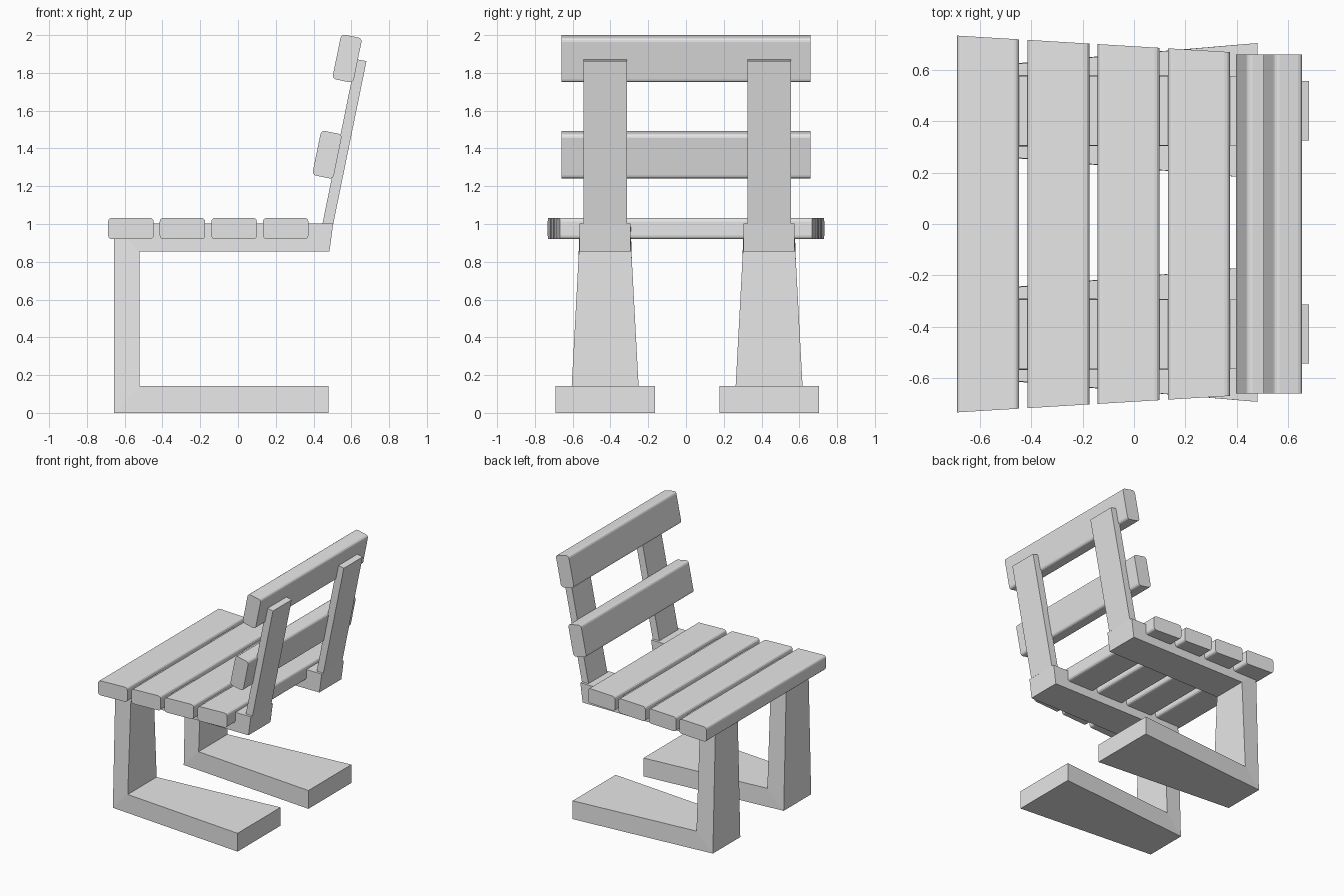
import bpy, bmesh, math
from mathutils import Matrix, Vector

cube = bpy.data.objects.get("Cube")
if cube:
    bpy.data.objects.remove(cube, do_unlink=True)

grey = bpy.data.materials.new("plain grey")
grey.use_nodes = True
grey.diffuse_color = (0.8, 0.8, 0.8, 1)
grey.node_tree.nodes["Principled BSDF"].inputs["Base Color"].default_value = (0.8, 0.8, 0.8, 1)

SLAT_W, SLAT_T = 0.241, 0.113
LEAN = math.atan(0.2035)
FRAME_Y, FRAME_SHIFT = 0.434, 0.006


def finish(name, bm):
    bmesh.ops.recalc_face_normals(bm, faces=bm.faces[:])
    mesh = bpy.data.meshes.new(name)
    bm.to_mesh(mesh)
    bm.free()
    mesh.materials.append(grey)
    obj = bpy.data.objects.new(name, mesh)
    bpy.context.collection.objects.link(obj)
    return obj


def slat(name, x, z, half_length, angle=0.0):
    """Plank along y with rounded long edges; half_length depends on x."""
    bm = bmesh.new()
    bmesh.ops.create_cube(bm, size=1)
    bmesh.ops.scale(bm, vec=(SLAT_W, 2, SLAT_T), verts=bm.verts)
    long_edges = [e for e in bm.edges
                  if abs(e.verts[0].co.y - e.verts[1].co.y) > 1]
    bmesh.ops.bevel(bm, geom=long_edges, offset=0.02, segments=3,
                    profile=0.5, affect='EDGES')
    bmesh.ops.rotate(bm, cent=(0, 0, 0), verts=bm.verts,
                     matrix=Matrix.Rotation(angle, 3, 'Y'))
    bmesh.ops.translate(bm, vec=(x, 0, z), verts=bm.verts)
    for v in bm.verts:
        v.co.y = math.copysign(half_length(v.co.x), v.co.y)
    finish(name, bm)


def profile_solid(name, y, points, panels):
    """Side outline of (x, z, half width) given thickness about y."""
    bm = bmesh.new()
    sides = [[bm.verts.new((px, y + s * half, pz)) for px, pz, half in points]
             for s in (-1, 1)]
    for side in sides:
        for panel in panels:
            bm.faces.new([side[i] for i in panel])
    n = len(points)
    for i in range(n):
        j = (i + 1) % n
        bm.faces.new((sides[0][i], sides[0][j], sides[1][j], sides[1][i]))
    finish(name, bm)


# Seat slats, narrowing toward the backrest
for i in range(4):
    slat(f"seat_slat_{i + 1}", -0.567 + 0.273 * i, 0.976,
         lambda x: 0.732 - 0.0603 * (x + 0.688))

# Backrest slats, leaning with the uprights
for name, x, z in (("lower_back_slat", 0.472, 1.367),
                   ("upper_back_slat", 0.578, 1.876)):
    slat(name, x, z, lambda _: 0.658, LEAN - math.pi / 2)

# Open C-shaped side frames: flared foot, tapered post, seat support
frame = [(-0.656, 0, 0.168), (0.48, 0, 0.263), (0.48, 0.142, 0.263),
         (-0.522, 0.142, 0.177), (-0.522, 0.854, 0.139), (0.484, 0.854, 0.135),
         (0.504, 1.002, 0.135), (-0.656, 1.002, 0.135)]
frame_panels = [(0, 1, 2, 3), (0, 3, 4, 7), (4, 5, 6, 7)]

# Leaning uprights standing on the seat supports
upright = [(0.447, 1.0, 0.115), (0.504, 1.0, 0.115),
           (0.68, 1.862, 0.115), (0.624, 1.873, 0.115)]

for label, side in (("left", 1), ("right", -1)):
    y = side * FRAME_Y + FRAME_SHIFT
    profile_solid(f"{label}_side_frame", y, frame, frame_panels)
    profile_solid(f"{label}_back_upright", y, upright, [(0, 1, 2, 3)])
